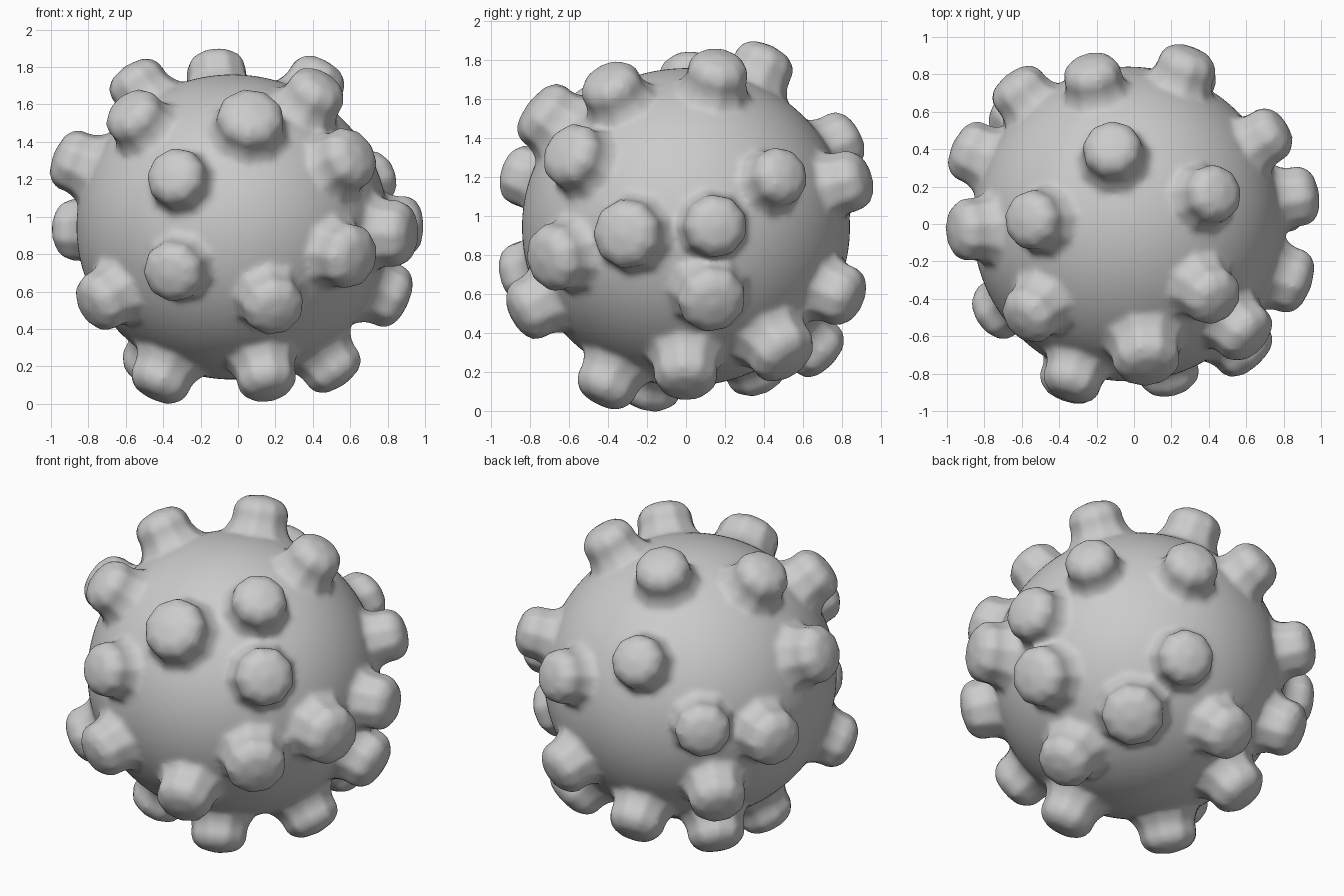
import bpy, bmesh, math
from mathutils import Vector, Matrix

if "Cube" in bpy.data.objects:
    bpy.data.objects.remove(bpy.data.objects["Cube"])

CENTRE = Vector((-0.03, 0.0, 0.945))
BODY_RADII = (0.834, 0.842, 0.816)

# knob profile: (radius, distance from ball centre), flared root to domed tip
PROFILE = [(0.23, 0.765), (0.20, 0.815), (0.175, 0.86), (0.168, 0.90), (0.170, 0.94),
           (0.152, 0.982), (0.108, 1.016)]
TIP = 1.036
SIDES = 9

# knob positions (x, y, z) and width factor
KNOBS = [
    # upper cap
    (-0.12, 0.42, 1.83, 0.97), (0.42, 0.16, 1.73, 0.95), (-0.51, 0.02, 1.67, 0.97),
    (0.39, -0.36, 1.62, 0.97), (0.06, -0.67, 1.48, 1.1), (-0.55, -0.48, 1.53, 0.98),
    # upper band
    (0.59, -0.58, 1.31, 1.03), (-0.33, -0.84, 1.21, 0.97), (-0.86, -0.03, 1.29, 1.02),
    (-0.22, 0.78, 1.38, 0.95), (0.28, 0.84, 1.18, 0.97), (0.74, 0.49, 1.21, 0.92),
    # middle band
    (-0.86, 0.38, 0.93, 1.02), (-0.59, 0.68, 1.03, 0.97), (0.88, 0.15, 0.95, 0.98),
    (0.84, -0.3, 0.91, 1.08), (0.59, -0.67, 0.79, 1.06), (-0.34, -0.83, 0.71, 1.0),
    # lower band
    (0.18, -0.77, 0.54, 1.0), (-0.71, -0.45, 0.56, 1.0), (0.80, 0.13, 0.58, 1.06),
    (0.28, 0.79, 0.6, 0.98), (-0.61, 0.57, 0.58, 1.0),
    # lower cap
    (0.41, 0.48, 0.32, 1.08), (-0.13, 0.68, 0.31, 0.98), (0.5, 0.0, 0.2, 1.0),
    (-0.46, 0.36, 0.22, 1.0), (-0.4, -0.18, 0.16, 1.0), (0.14, -0.38, 0.19, 0.97),
]


def add_knob(bm, x, y, z, width):
    """Closed faceted knob pointing outward from the ball centre."""
    direction = Vector((x, y, z)) - CENTRE
    place = Matrix.Translation(CENTRE) @ direction.to_track_quat('Z', 'Y').to_matrix().to_4x4()
    angles = [math.tau * (i + 0.5) / SIDES for i in range(SIDES)]
    rings = [[bm.verts.new(place @ Vector((r * width * math.cos(a), r * width * math.sin(a), h)))
              for a in angles] for r, h in PROFILE]
    tip = bm.verts.new(place @ Vector((0, 0, TIP)))
    bm.faces.new(rings[0][::-1])
    for i in range(SIDES):
        j = (i + 1) % SIDES
        for low, high in zip(rings, rings[1:]):
            bm.faces.new((low[i], low[j], high[j], high[i]))
        bm.faces.new((rings[-1][i], rings[-1][j], tip))


# round body with knobs all over it
bm = bmesh.new()
bmesh.ops.create_icosphere(bm, subdivisions=5, radius=1.0,
                           matrix=Matrix.LocRotScale(CENTRE, None, Vector(BODY_RADII)))
for knob in KNOBS:
    add_knob(bm, *knob)
mesh = bpy.data.meshes.new("knobbly_ball")
bm.to_mesh(mesh)
bm.free()
ball = bpy.data.objects.new("knobbly_ball", mesh)
bpy.context.collection.objects.link(ball)

# fuse into one skin and soften the joints
fuse = ball.modifiers.new("fuse", 'REMESH')
fuse.mode = 'VOXEL'
fuse.voxel_size = 0.016
fuse.use_smooth_shade = True
soften = ball.modifiers.new("soften", 'SMOOTH')
soften.factor = 0.5
soften.iterations = 10
